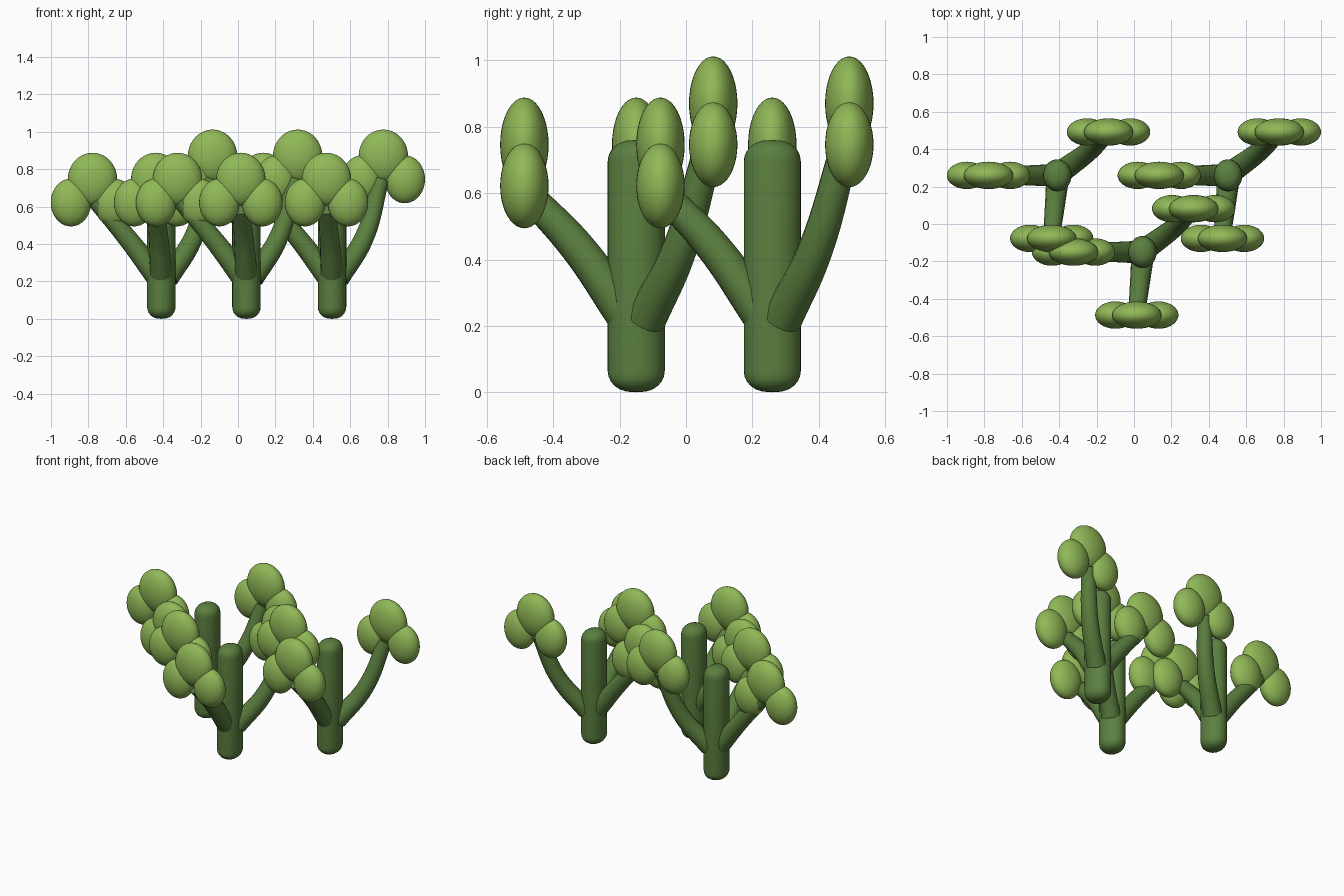
import bpy
import bmesh
import math

cube = bpy.data.objects.get("Cube")
if cube:
    bpy.data.objects.remove(cube, do_unlink=True)


def material(name, rgb):
    m = bpy.data.materials.new(name)
    m.use_nodes = True
    m.diffuse_color = (*rgb, 1)
    m.node_tree.nodes["Principled BSDF"].inputs["Base Color"].default_value = (*rgb, 1)
    return m


STEM = material("dark green stem", (0.105, 0.215, 0.05))
PAD = material("light green pad", (0.28, 0.48, 0.095))


def mesh_object(name, bm, mat):
    mesh = bpy.data.meshes.new(name)
    bm.to_mesh(mesh)
    bm.free()
    mesh.materials.append(mat)
    mesh.shade_smooth()
    obj = bpy.data.objects.new(name, mesh)
    bpy.context.collection.objects.link(obj)
    return obj


def pad(name, location, radii):
    bm = bmesh.new()
    bmesh.ops.create_uvsphere(bm, u_segments=32, v_segments=20, radius=1)
    obj = mesh_object(name, bm, PAD)
    obj.location = location
    obj.scale = radii


def trunk(name, x, y, height=0.76, cap=0.065, rx=0.076, ry=0.086):
    # upright post with domed ends, slightly oval in plan
    bm = bmesh.new()
    steps = 6
    arc = [math.pi / 2 * i / steps for i in range(steps + 1)]
    profile = [(math.sin(a) ** 0.8, cap * (1 - math.cos(a))) for a in arc]
    profile += [(r, height - z) for r, z in reversed(profile)]
    verts = [bm.verts.new((r, 0, z)) for r, z in profile]
    edges = [bm.edges.new(pair) for pair in zip(verts, verts[1:])]
    bmesh.ops.spin(bm, geom=verts + edges, cent=(0, 0, 0), axis=(0, 0, 1),
                   angle=math.tau, steps=32)
    bmesh.ops.remove_doubles(bm, verts=bm.verts, dist=0.0001)
    bmesh.ops.recalc_face_normals(bm, faces=bm.faces)
    obj = mesh_object(name, bm, STEM)
    obj.location = (x, y, 0)
    obj.scale = (rx, ry, 1)


def arm(name, x, y, path):
    # curved limb that thins toward its tip
    curve = bpy.data.curves.new(name, "CURVE")
    curve.dimensions = "3D"
    curve.bevel_depth = 1
    curve.bevel_resolution = 6
    curve.use_fill_caps = True
    spline = curve.splines.new("BEZIER")
    spline.bezier_points.add(len(path) - 1)
    for i, (point, co) in enumerate(zip(spline.bezier_points, path)):
        point.co = co
        point.handle_left_type = point.handle_right_type = "AUTO"
        point.radius = 0.06 - 0.015 * i / (len(path) - 1)
    curve.materials.append(STEM)
    obj = bpy.data.objects.new(name, curve)
    obj.location = (x, y, 0)
    bpy.context.collection.objects.link(obj)


# Limb paths from the trunk axis, each with the centre of its top pad
LIMBS = {
    "side": ([(-0.02, 0, 0.22), (-0.18, 0, 0.43), (-0.35, 0, 0.63)], (-0.368, 0, 0.746)),
    "front": ([(0, -0.03, 0.23), (-0.015, -0.18, 0.44), (-0.03, -0.32, 0.59)],
              (-0.03, -0.337, 0.746)),
    "back": ([(0.035, 0.03, 0.22), (0.17, 0.13, 0.43), (0.26, 0.22, 0.74)],
             (0.274, 0.232, 0.87)),
}

PLANTS = {"left": (0.503, 0.26), "right": (-0.41, 0.26), "middle": (0.045, -0.15)}

for plant, (x, y) in PLANTS.items():
    trunk(f"{plant}_trunk", x, y)
    for limb, (path, (px, py, pz)) in LIMBS.items():
        label = f"{plant}_{limb}"
        arm(f"{label}_arm", x, y, path)
        pad(f"{label}_top_pad", (x + px, y + py, pz), (0.132, 0.073, 0.142))
        for side in (-1, 1):
            pad(f"{label}_{'left' if side > 0 else 'right'}_pad",
                (x + px + side * 0.115, y + py, pz - 0.124), (0.108, 0.073, 0.128))
